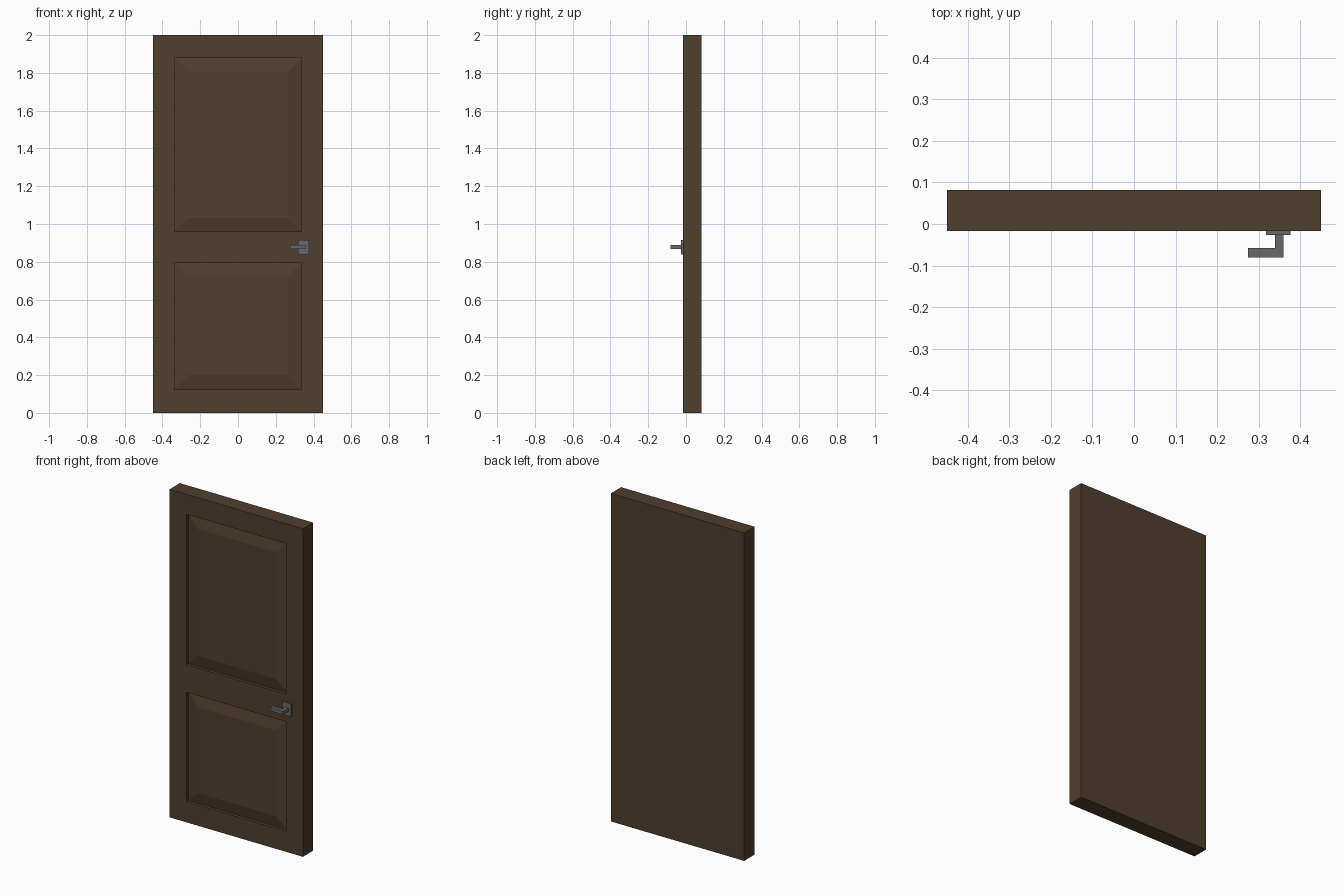
import bpy, bmesh

if "Cube" in bpy.data.objects:
    bpy.data.objects.remove(bpy.data.objects["Cube"])


def material(name, rgb):
    m = bpy.data.materials.new(name)
    m.diffuse_color = (*rgb, 1)
    m.use_nodes = True
    m.node_tree.nodes["Principled BSDF"].inputs["Base Color"].default_value = m.diffuse_color
    return m


wood = material("dark wood", (0.080, 0.050, 0.026))
metal = material("grey metal", (0.140, 0.140, 0.150))


def finish(bm, name, mat):
    bmesh.ops.recalc_face_normals(bm, faces=bm.faces)
    me = bpy.data.meshes.new(name)
    bm.to_mesh(me)
    bm.free()
    me.materials.append(mat)
    ob = bpy.data.objects.new(name, me)
    bpy.context.collection.objects.link(ob)
    return ob


def box(bm, x0, x1, y0, y1, z0, z1):
    vs = bmesh.ops.create_cube(bm, size=1)["verts"]
    for v in vs:
        v.co.x = x1 if v.co.x > 0 else x0
        v.co.y = y1 if v.co.y > 0 else y0
        v.co.z = z1 if v.co.z > 0 else z0


# door slab, cut along the panel edges
FRONT, BACK = -0.017, 0.082
PX = 0.336
PANELS = [(0.125, 0.793), (0.961, 1.879)]
bm = bmesh.new()
box(bm, -0.45, 0.45, FRONT, BACK, 0, 2)
cuts = [((x, 0, 0), (1, 0, 0)) for x in (-PX, PX)]
cuts += [((0, 0, z), (0, 0, 1)) for p in PANELS for z in p]
for co, no in cuts:
    bmesh.ops.bisect_plane(bm, geom=bm.verts[:] + bm.edges[:] + bm.faces[:],
                           plane_co=co, plane_no=no)

# sunken groove with a raised, bevelled field in each panel
bm.normal_update()
fields = []
for f in bm.faces:
    c = f.calc_center_median()
    if f.normal.y < -0.9 and abs(c.x) < 0.1 and any(a < c.z < b for a, b in PANELS):
        fields.append(f)
bmesh.ops.inset_individual(bm, faces=fields, thickness=0, depth=-0.02)
bmesh.ops.inset_individual(bm, faces=fields, thickness=0.072, depth=0.016,
                           use_even_offset=True)
finish(bm, "door_slab", wood)

# handle back plate
bm = bmesh.new()
box(bm, 0.318, 0.376, -0.027, FRONT, 0.838, 0.916)
finish(bm, "handle_plate", metal)

# L-shaped lever, extruded from its plan outline
bm = bmesh.new()
outline = [(0.36, -0.027), (0.36, -0.081), (0.274, -0.081),
           (0.274, -0.058), (0.339, -0.058), (0.339, -0.027)]
face = bm.faces.new([bm.verts.new((x, y, 0.867)) for x, y in outline])
ext = bmesh.ops.extrude_face_region(bm, geom=[face])["geom"]
bmesh.ops.translate(bm, vec=(0, 0, 0.021),
                    verts=[g for g in ext if isinstance(g, bmesh.types.BMVert)])
finish(bm, "handle_lever", metal)
